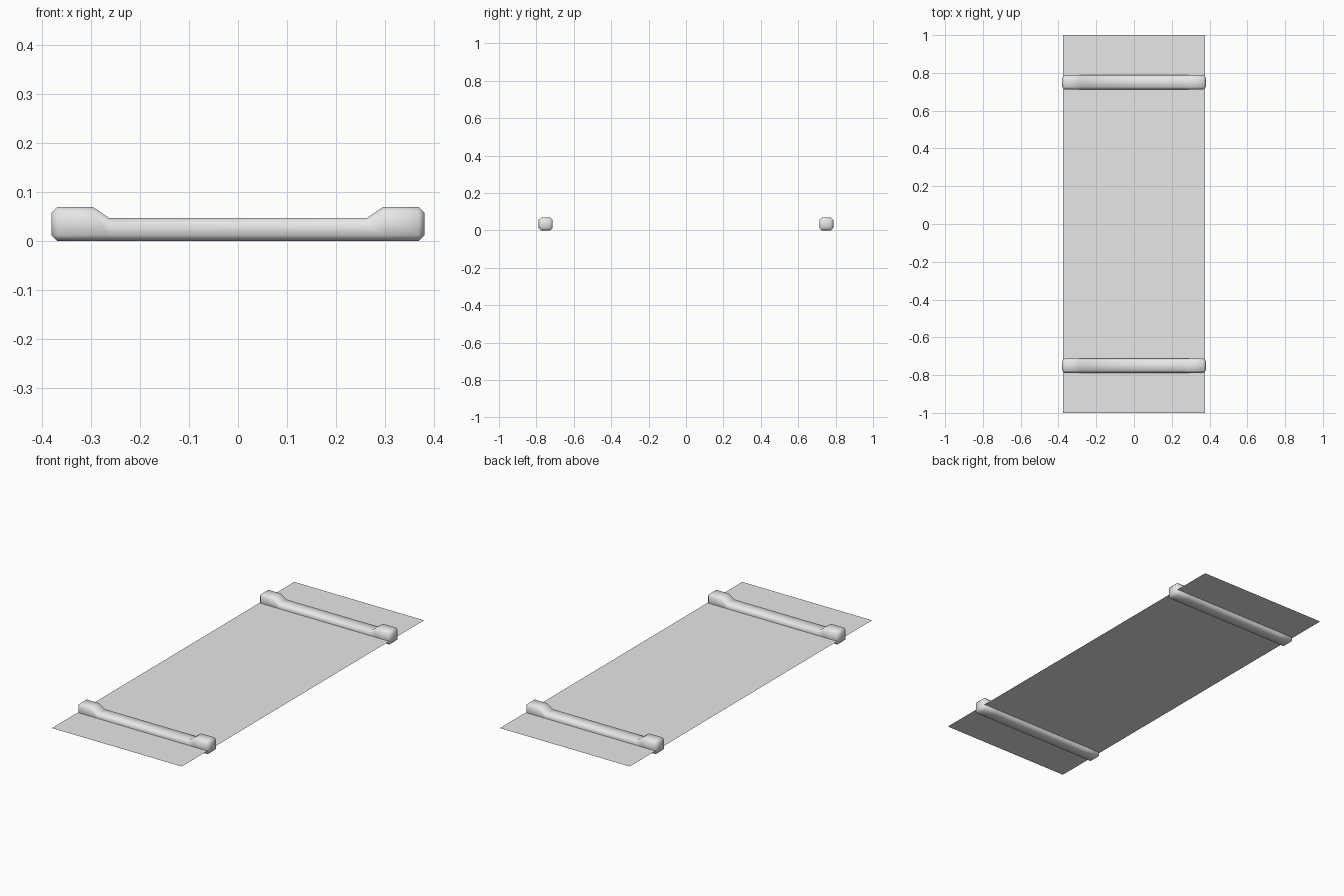
import bpy, bmesh

cube = bpy.data.objects.get("Cube")
if cube:
    bpy.data.objects.remove(cube, do_unlink=True)

grey = bpy.data.materials.new("light_grey")
grey.use_nodes = True
colour = (0.8, 0.8, 0.8, 1)
grey.diffuse_color = colour
grey.node_tree.nodes["Principled BSDF"].inputs["Base Color"].default_value = colour

CHAMFER = 0.012


def finish(bm, name, smooth):
    bmesh.ops.remove_doubles(bm, verts=bm.verts, dist=0.0001)
    bmesh.ops.recalc_face_normals(bm, faces=bm.faces)
    for face in bm.faces:
        face.smooth = smooth
    mesh = bpy.data.meshes.new(name)
    bm.to_mesh(mesh)
    bm.free()
    mesh.materials.append(grey)
    obj = bpy.data.objects.new(name, mesh)
    bpy.context.collection.objects.link(obj)
    return obj


def section(bm, x, half_width, bottom, top, cut):
    """Rectangle across the bar with its four corners cut off."""
    w, b, t = half_width, bottom, top
    outline = [(-w + cut, b), (w - cut, b), (w, b + cut), (w, t - cut),
               (w - cut, t), (-w + cut, t), (-w, t - cut), (-w, b + cut)]
    return [bm.verts.new((x, y, z)) for y, z in outline]


def crossbar(name, y):
    """Chamfered beam with raised blocks at both ends."""
    width, high, low = 0.0375, 0.069, 0.047
    half = [(0.38, width - CHAMFER, CHAMFER, high - CHAMFER, 0),
            (0.38 - CHAMFER, width, 0, high, CHAMFER),
            (0.295, width, 0, high, CHAMFER),
            (0.263, width, 0, low, CHAMFER)]
    stations = [(-s[0], *s[1:]) for s in half] + half[::-1]
    bm = bmesh.new()
    rings = [section(bm, *s) for s in stations]
    for a, b in zip(rings, rings[1:]):
        for i in range(len(a)):
            j = (i + 1) % len(a)
            bm.faces.new((a[i], a[j], b[j], b[i]))
    bm.faces.new(rings[0])
    bm.faces.new(rings[-1])
    finish(bm, name, True).location.y = y


# Two supports and the thin sheet running through them
crossbar("front_crossbar", -0.75)
crossbar("back_crossbar", 0.75)

bm = bmesh.new()
bm.faces.new([bm.verts.new((x, y, 0.023)) for x, y in
              ((-0.375, -1), (0.375, -1), (0.375, 1), (-0.375, 1))])
finish(bm, "flat_sheet", False)
